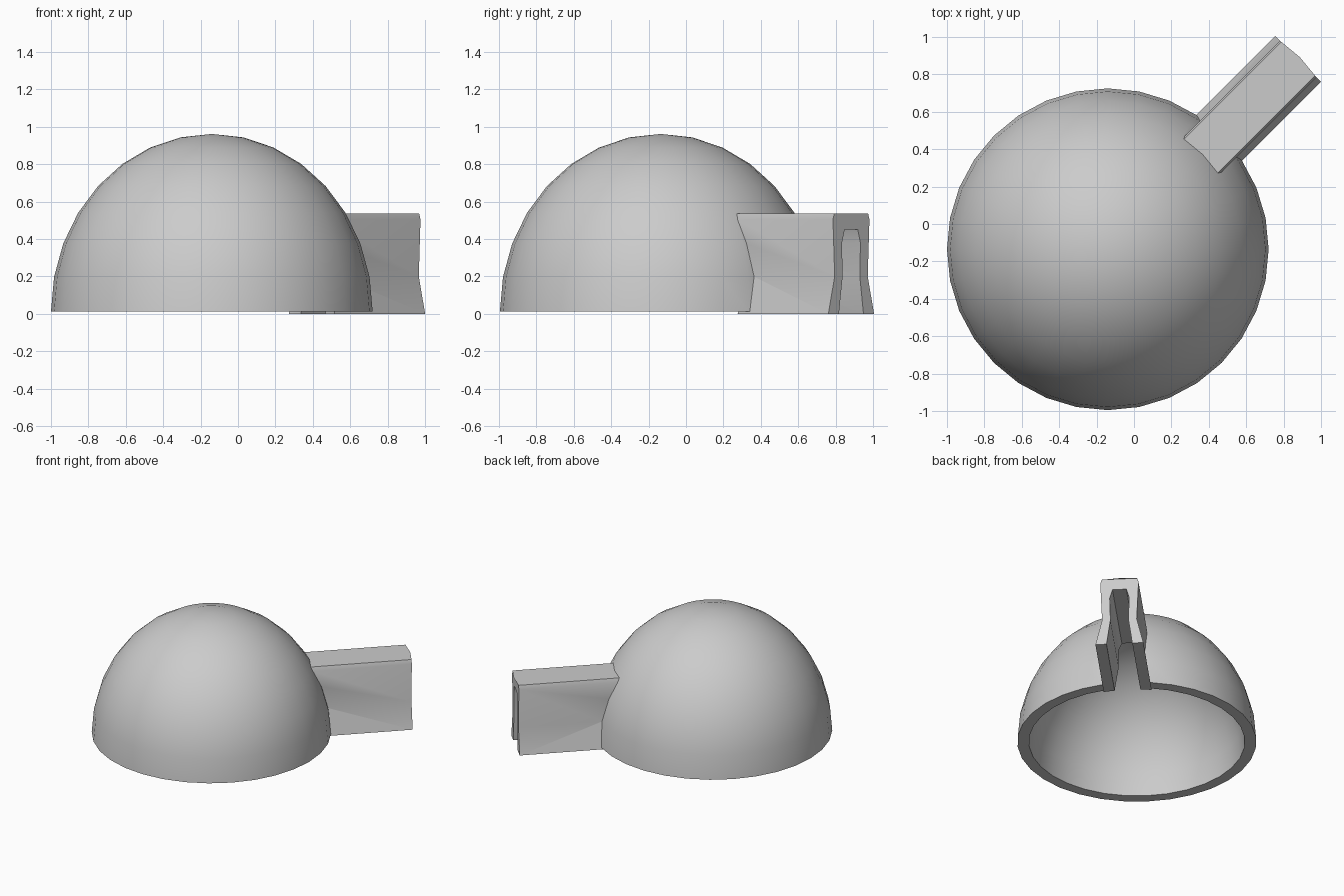
import bpy, bmesh, math
from mathutils import Matrix, Vector

cube = bpy.data.objects.get("Cube")
if cube:
    bpy.data.objects.remove(cube, do_unlink=True)

CENTER = Vector((-0.14, -0.135, 0.012))
TURN = Matrix.Rotation(math.radians(45), 4, "Z")

grey = bpy.data.materials.new("plain grey")
grey.use_nodes = True
grey.diffuse_color = (0.6, 0.6, 0.6, 1)
grey.node_tree.nodes["Principled BSDF"].inputs["Base Color"].default_value = (0.6, 0.6, 0.6, 1)


def make_object(name, bm):
    bmesh.ops.recalc_face_normals(bm, faces=bm.faces)
    mesh = bpy.data.meshes.new(name)
    bm.to_mesh(mesh)
    bm.free()
    mesh.materials.append(grey)
    ob = bpy.data.objects.new(name, mesh)
    bpy.context.collection.objects.link(ob)
    return ob


def ball(name, radius, height, half):
    bm = bmesh.new()
    bmesh.ops.create_uvsphere(bm, u_segments=32, v_segments=16, radius=1)
    if half:
        lower = [v for v in bm.verts if v.co.z < -0.01]
        bmesh.ops.delete(bm, geom=lower, context="VERTS")
        rim = [e for e in bm.edges if e.is_boundary]
        bmesh.ops.contextual_create(bm, geom=rim)
    bmesh.ops.scale(bm, vec=(radius, radius, height), verts=bm.verts)
    bmesh.ops.translate(bm, vec=CENTER, verts=bm.verts)
    return make_object(name, bm)


def passage(name, side, start, end, bulge=0):
    """Mirror a (half width, height) outline and sweep it outwards."""
    outline = side + [(0, side[-1][1])] + [(-w, z) for w, z in reversed(side)]
    bm = bmesh.new()
    rings = []
    for u in (start, end):
        ring = []
        for w, z in outline:
            out = u + (bulge if u == end and w == 0 else 0)
            p = TURN @ Vector((out, -w, 0)) + CENTER
            ring.append(bm.verts.new((p.x, p.y, z)))
        rings.append(ring)
        bm.faces.new(ring)
    n = len(outline)
    for i in range(n):
        j = (i + 1) % n
        bm.faces.new((rings[0][i], rings[0][j], rings[1][j], rings[1][i]))
    return make_object(name, bm)


# Outer dome and entrance, then the hollow room and walkway
shelter = ball("domed_shelter", 0.86, 0.95, True)
entrance = passage("entrance_walls",
                   [(0.173, 0), (0.125, 0.2), (0.138, 0.505), (0.128, 0.536)], 0.6, 1.44, 0.012)
room = ball("room_cutter", 0.777, 0.865, False)
walkway = passage("walkway_cutter",
                  [(0.1, -0.03), (0.093, 0), (0.065, 0.2), (0.07, 0.38), (0.05, 0.45)], 0.3, 1.6)

bpy.context.view_layer.objects.active = shelter
for tool, operation in ((entrance, "UNION"), (room, "DIFFERENCE"), (walkway, "DIFFERENCE")):
    mod = shelter.modifiers.new(tool.name, "BOOLEAN")
    mod.object, mod.operation, mod.solver = tool, operation, "EXACT"
    bpy.ops.object.modifier_apply(modifier=mod.name)
    bpy.data.objects.remove(tool, do_unlink=True)

# Soft dome and roof shoulders, crisp rims
bpy.ops.object.select_all(action="DESELECT")
shelter.select_set(True)
bpy.ops.object.shade_smooth_by_angle(angle=math.radians(50))
